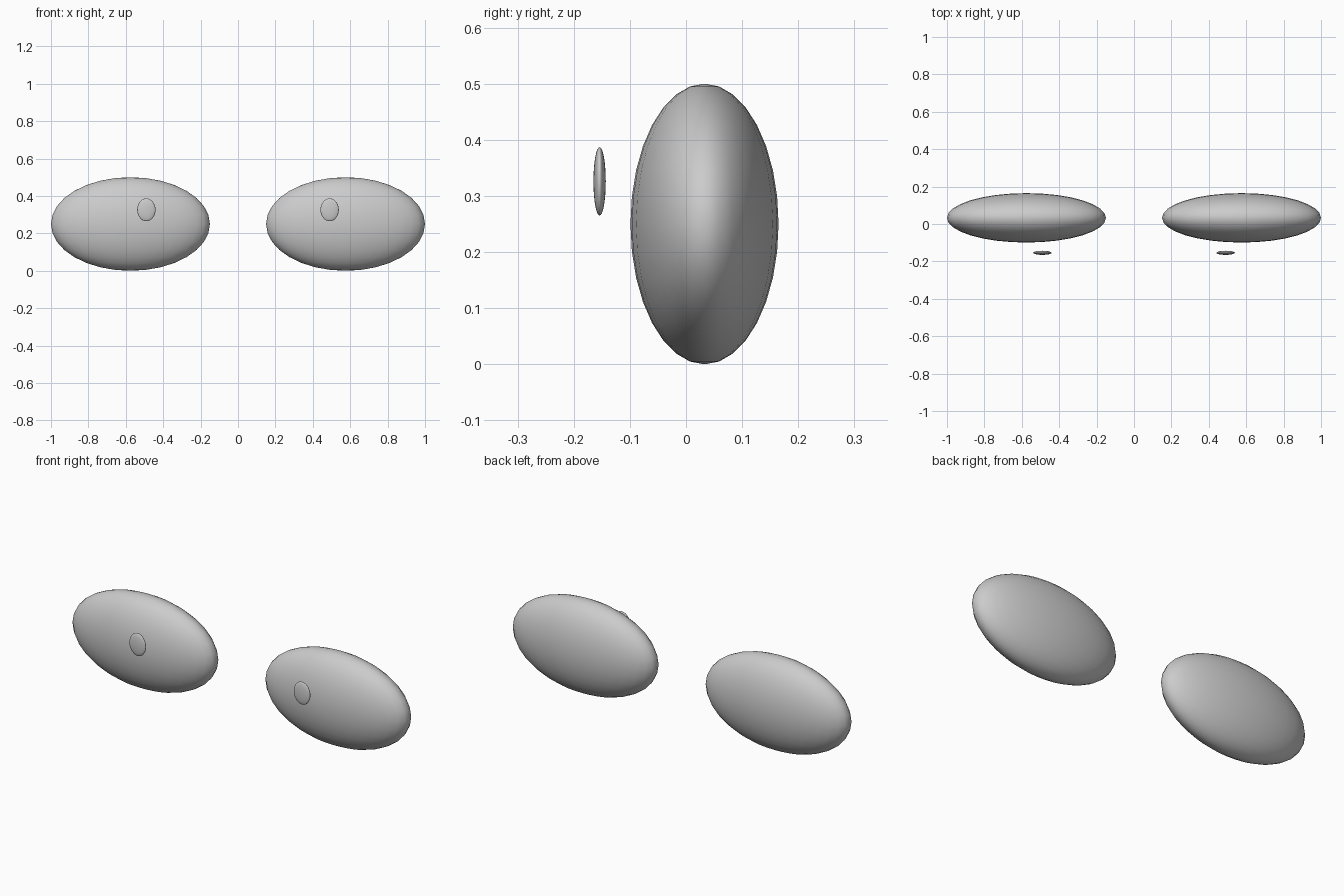
import bpy

if "Cube" in bpy.data.objects:
    bpy.data.objects.remove(bpy.data.objects["Cube"])


def ellipsoid(name, centre, radii):
    bpy.ops.mesh.primitive_uv_sphere_add(segments=32, ring_count=16, radius=1, location=centre)
    ob = bpy.context.object
    ob.name = name
    ob.scale = radii
    bpy.ops.object.transform_apply(location=False, rotation=False, scale=True)
    bpy.ops.object.shade_smooth()
    return ob


for side, s in (("left", -1), ("right", 1)):
    # wide flattened eyeball
    ellipsoid(f"{side}_eye", (s * 0.575, 0.033, 0.25), (0.425, 0.132, 0.25))
    # thin pupil floating in front, set toward the middle
    ellipsoid(f"{side}_pupil", (s * 0.49, -0.154, 0.326), (0.049, 0.011, 0.061))
